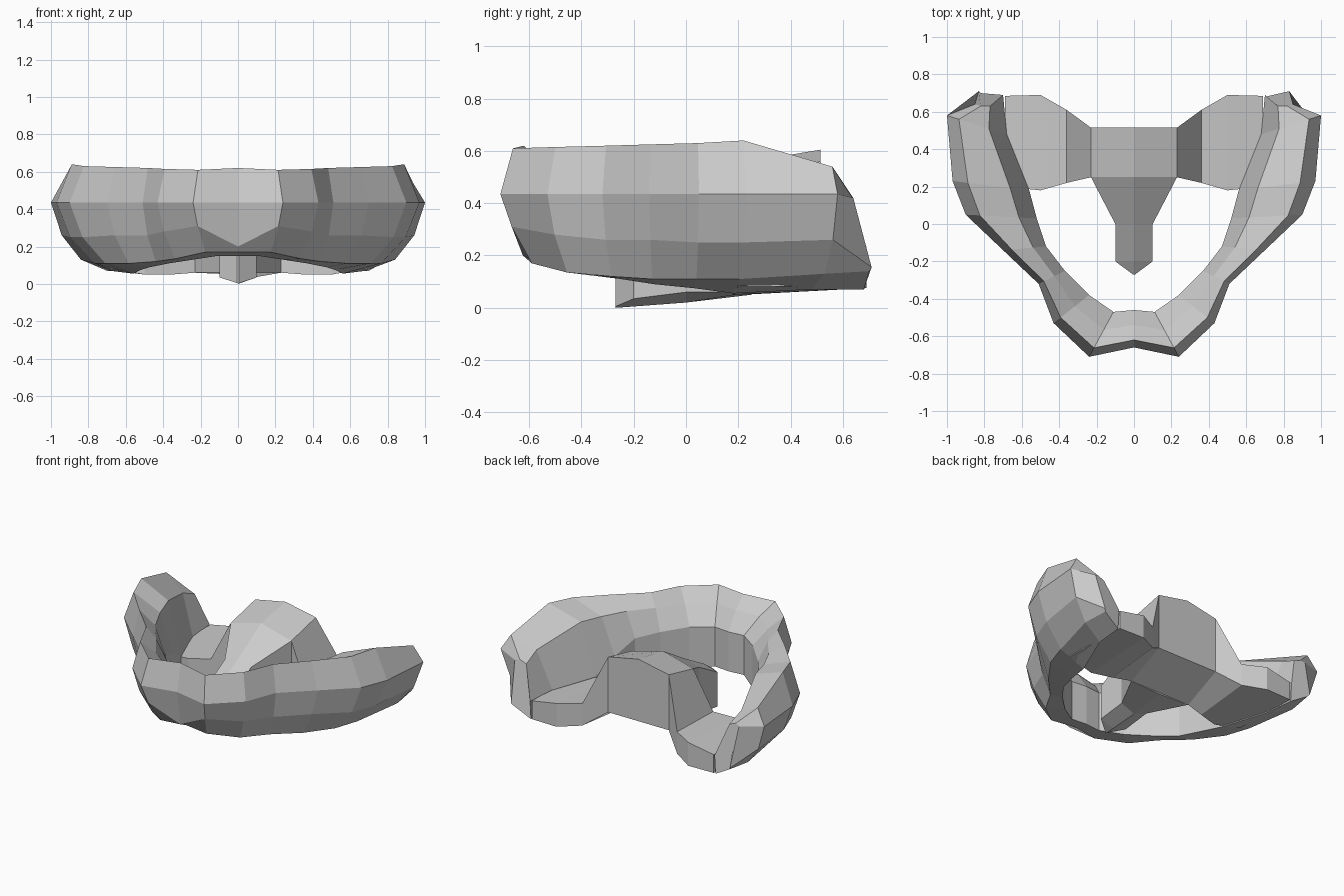
import bpy
import bmesh
from mathutils import Vector

default_cube = bpy.data.objects.get("Cube")
if default_cube:
    bpy.data.objects.remove(default_cube, do_unlink=True)

# One plain grey for the whole model
grey = bpy.data.materials.new("plain_grey")
grey.use_nodes = True
grey_value = (0.6, 0.6, 0.6, 1)
grey.diffuse_color = grey_value
grey.node_tree.nodes["Principled BSDF"].inputs["Base Color"].default_value = grey_value


def mirrored(point):
    return Vector((-point[0], point[1], point[2]))


def loft(name, rings):
    """Skin a row of equal-length rings and cap both ends."""
    bm = bmesh.new()
    loops = [[bm.verts.new(point) for point in ring] for ring in rings]
    count = len(loops[0])
    for first, second in zip(loops, loops[1:]):
        for i in range(count):
            j = (i + 1) % count
            bm.faces.new((first[i], first[j], second[j], second[i]))
    bm.faces.new(loops[0])
    bm.faces.new(loops[-1])
    bmesh.ops.recalc_face_normals(bm, faces=bm.faces[:])
    mesh = bpy.data.meshes.new(name)
    bm.to_mesh(mesh)
    bm.free()
    mesh.materials.append(grey)
    part = bpy.data.objects.new(name, mesh)
    bpy.context.collection.objects.link(part)
    return part


def both_sides(half):
    """Continue a half row of rings across the middle plane."""
    other = [[mirrored(point) for point in ring] for ring in half[1:]]
    return other[::-1] + half


def band_ring(outer, inner, ridge_z, low_z, bottom_z, ledge, wall_top, wall_base):
    """Section from the outer rim over the ridge, inside and underneath."""
    profile = [(0, 0.435), (0.2, ridge_z), (ledge, ridge_z - 0.08), (1, wall_top),
               (1, wall_base), (0.5, bottom_z), (0.18, low_z)]
    a, b = Vector(outer), Vector(inner)
    return [(*a.lerp(b, t), z) for t, z in profile]


# Curved band that runs around the front and along both arms
stations = [
    ((0, -0.66), (0, -0.46), 0.62, 0.2, 0.17, 0.6, 0.42, 0.15),
    ((0.24, -0.71), (0.11, -0.47), 0.61, 0.31, 0.17, 0.6, 0.42, 0.15),
    ((0.43, -0.53), (0.24, -0.38), 0.615, 0.28, 0.135, 0.6, 0.42, 0.13),
    ((0.51, -0.32), (0.37, -0.25), 0.62, 0.26, 0.12, 0.6, 0.4, 0.11),
    ((0.7, -0.14), (0.47, -0.12), 0.625, 0.26, 0.11, 0.7, 0.38, 0.09),
    ((0.9, 0.05), (0.52, 0.03), 0.63, 0.25, 0.11, 0.75, 0.3, 0.075),
    ((0.97, 0.23), (0.56, 0.18), 0.64, 0.25, 0.11, 0.75, 0.21, 0.055),
    ((1, 0.58), (0.68, 0.48), 0.54, 0.26, 0.13, 0.7, 0.2, 0.07),
]
half_band = [band_ring(*station) for station in stations]
# Arm end, pinched to an upper and a lower edge
half_band.append([(0.85, 0.64, 0.42), (0.82, 0.63, 0.43), (0.77, 0.63, 0.41),
                  (0.7, 0.69, 0.2), (0.7, 0.68, 0.07), (0.82, 0.7, 0.14),
                  (0.83, 0.71, 0.155)])
loft("curved_band", both_sides(half_band))


def beam_ring(x, front, back, top_front, top_back, under_front, under_back):
    return [(x, front, top_front), (x, back, top_back),
            (x, back, under_back), (x, front, under_front)]


# Raised bridge between the arms, falling to a low shelf at each side
half_bridge = [
    beam_ring(0, 0.25, 0.515, 0.56, 0.605, 0.06, 0.18),
    beam_ring(0.23, 0.25, 0.515, 0.5, 0.56, 0.06, 0.18),
    beam_ring(0.36, 0.22, 0.61, 0.23, 0.24, 0.05, 0.09),
    beam_ring(0.5, 0.18, 0.69, 0.21, 0.235, 0.05, 0.075),
    beam_ring(0.69, 0.2, 0.685, 0.19, 0.2, 0.085, 0.075),
]
loft("raised_bridge", both_sides(half_bridge))


def prong_ring(y, width, top, crest, under, keel):
    return [(-width, y, top), (0, y, crest), (width, y, top),
            (width, y, under), (0, y, keel), (-width, y, under)]


# Pointed prong reaching forward from the bridge
loft("centre_prong", [
    prong_ring(0.25, 0.23, 0.5, 0.56, 0.06, 0.05),
    prong_ring(0, 0.1, 0.38, 0.41, 0.06, 0.02),
    prong_ring(-0.2, 0.1, 0.27, 0.3, 0.035, 0.005),
    prong_ring(-0.27, 0.005, 0.25, 0.25, 0.005, 0),
])
